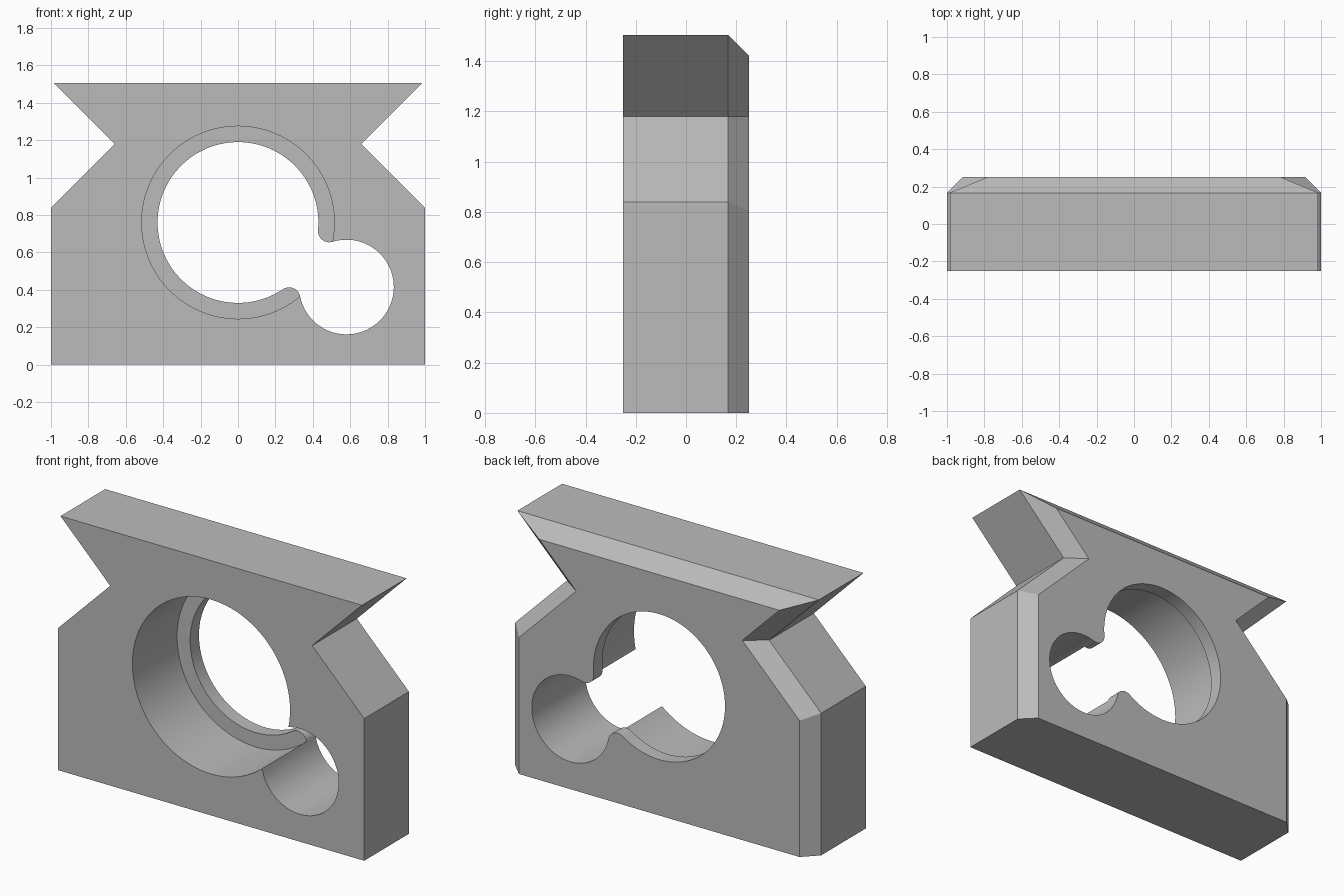
import bpy
import bmesh
from math import atan2, cos, hypot, pi, sin, sqrt, tau

if "Cube" in bpy.data.objects:
    bpy.data.objects.remove(bpy.data.objects["Cube"])

FRONT, BACK = -0.25, 0.25
CHAMFER = 0.083
SHOULDER = BACK - CHAMFER
BORE = (0.0, 0.76)
POCKET = (0.58, 0.415)
BORE_R, LIP_R, POCKET_R, TIP_R = 0.515, 0.43, 0.253, 0.06

grey = bpy.data.materials.new("plain_grey")
grey.use_nodes = True
colour = (0.5, 0.5, 0.5, 1)
grey.diffuse_color = colour
grey.node_tree.nodes["Principled BSDF"].inputs["Base Color"].default_value = colour


def loft(name, layers):
    """Closed solid through matching (depth, outline) layers."""
    bm = bmesh.new()
    rings = [[bm.verts.new((x, y, z)) for x, z in pts] for y, pts in layers]
    bm.faces.new(rings[0])
    bm.faces.new(rings[-1])
    for a, b in zip(rings, rings[1:]):
        for i in range(len(a)):
            bm.faces.new((a[i - 1], a[i], b[i], b[i - 1]))
    bmesh.ops.recalc_face_normals(bm, faces=bm.faces)
    mesh = bpy.data.meshes.new(name)
    bm.to_mesh(mesh)
    bm.free()
    mesh.materials.append(grey)
    obj = bpy.data.objects.new(name, mesh)
    bpy.context.collection.objects.link(obj)
    return obj


def mirrored(half):
    return half + [(-x, z) for x, z in reversed(half)]


def arc(centre, radius, start, end, steps):
    return [(centre[0] + radius * cos(start + (end - start) * i / steps),
             centre[1] + radius * sin(start + (end - start) * i / steps))
            for i in range(steps + 1)]


def angle(a, b):
    return atan2(b[1] - a[1], b[0] - a[0])


# Notched plate, chamfered behind on every edge but the bottom
c, d = CHAMFER, CHAMFER * sqrt(2)
outline = mirrored([(1, 0), (1, 0.84), (0.66, 1.18), (0.985, 1.505)])
inset = mirrored([(1 - c, 0), (1 - c, 0.84 + c - d), (0.66 - d, 1.18),
                  (0.985 - c - d, 1.505 - c)])
plate = loft("notched_plate", [(FRONT, outline), (SHOULDER, outline), (BACK, inset)])

# Keyhole opening: two circles joined by rounded lip tips
dx, dz = POCKET[0] - BORE[0], POCKET[1] - BORE[1]
dist = hypot(dx, dz)
r1, r2 = LIP_R + TIP_R, POCKET_R + TIP_R
along = (r1 * r1 - r2 * r2 + dist * dist) / (2 * dist)
side = sqrt(r1 * r1 - along * along)
ux, uz = dx / dist, dz / dist
upper, lower = [(BORE[0] + ux * along - uz * s, BORE[1] + uz * along + ux * s)
                for s in (side, -side)]
keyhole = arc(BORE, LIP_R, angle(BORE, upper), angle(BORE, lower) + tau, 80)
tip_start = angle(lower, BORE)
tip_turn = (tip_start - angle(lower, POCKET)) % tau
keyhole += arc(lower, TIP_R, tip_start, tip_start - tip_turn, 14)[1:]
start = angle(POCKET, lower)
turn = (angle(POCKET, upper) - start) % tau
keyhole += arc(POCKET, POCKET_R, start, start + turn, 56)[1:]
tip_start = angle(upper, POCKET)
keyhole += arc(upper, TIP_R, tip_start, tip_start - tip_turn, 14)[1:-1]
keyhole_cutter = loft("keyhole_cutter", [(FRONT - 0.1, keyhole), (BACK + 0.1, keyhole)])

# Wide bore from the front, stopping at the rear lip
circle = arc(BORE, BORE_R, 0, tau, 96)[:-1]
bore_cutter = loft("bore_cutter", [(FRONT - 0.1, circle), (SHOULDER, circle)])

bpy.context.view_layer.objects.active = plate
for cutter in (keyhole_cutter, bore_cutter):
    cutter.hide_render = True
    cut = plate.modifiers.new(cutter.name, "BOOLEAN")
    cut.operation = "DIFFERENCE"
    cut.solver = "EXACT"
    cut.object = cutter
    bpy.ops.object.modifier_apply(modifier=cut.name)
    bpy.data.objects.remove(cutter)

# Smooth bores with crisp edges
bpy.ops.object.select_all(action="DESELECT")
plate.select_set(True)
bpy.ops.object.shade_smooth_by_angle(angle=pi / 6)
